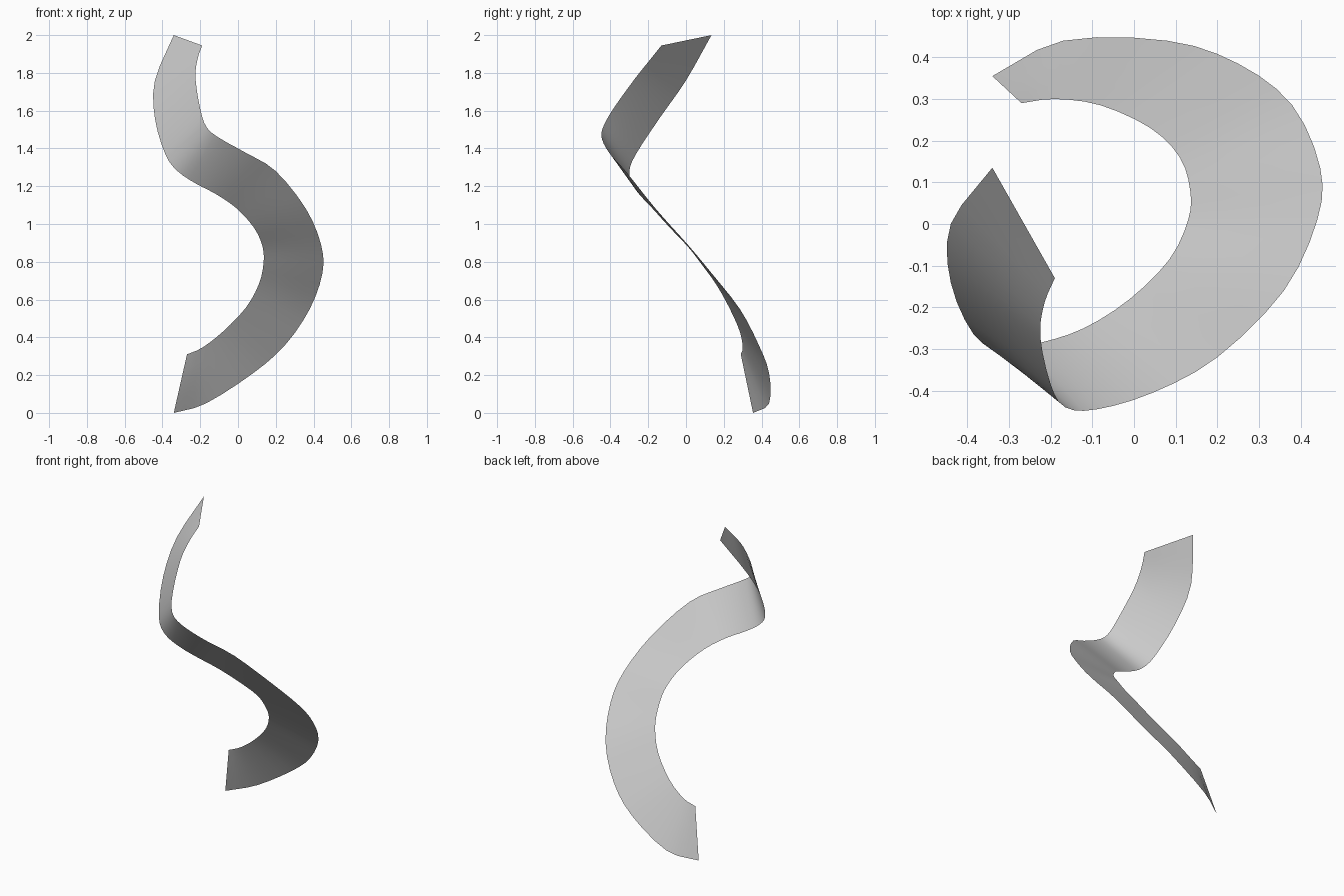
import bpy
import bmesh
from mathutils import Vector

cube = bpy.data.objects.get("Cube")
if cube:
    bpy.data.objects.remove(cube, do_unlink=True)

# Matching stations along the two edges of the ribbon
outer_edge = [
    (-.34, .355, 0), (-.17, .44, .05), (.08, .44, .21), (.25, .385, .36),
    (.38, .285, .55), (.447, .135, .74), (.44, .01, .89), (.36, -.16, 1.08),
    (.2, -.32, 1.28), (.045, -.405, 1.375), (-.09, -.445, 1.45),
    (-.165, -.44, 1.51), (-.2, -.385, 1.61), (-.225, -.27, 1.77),
    (-.215, -.19, 1.87), (-.19, -.13, 1.945)]
inner_edge = [
    (-.27, .29, .31), (-.19, .3, .345), (-.08, .285, .43), (.04, .23, .555),
    (.11, .16, .68), (.135, .08, .79), (.13, .01, .88), (.085, -.085, .98),
    (-.01, -.18, 1.085), (-.12, -.25, 1.16), (-.225, -.285, 1.215),
    (-.32, -.3, 1.28), (-.385, -.265, 1.37), (-.44, -.14, 1.56),
    (-.44, 0, 1.76), (-.34, .135, 2)]
STEPS = 3
ACROSS = 4


def smooth_path(points):
    """Catmull-Rom curve through the points."""
    p = [Vector(q) for q in points]
    p = [2 * p[0] - p[1]] + p + [2 * p[-1] - p[-2]]
    path = []
    for a, b, c, d in zip(p, p[1:], p[2:], p[3:]):
        for i in range(STEPS):
            t = i / STEPS
            path.append(b + .5 * t * (c - a + t * (2 * a - 5 * b + 4 * c - d
                        + t * (3 * (b - c) + d - a))))
    path.append(p[-2])
    return path


# Ribbon surface ruled between the edges
bm = bmesh.new()
rows = [[bm.verts.new(a.lerp(b, j / ACROSS)) for j in range(ACROSS + 1)]
        for a, b in zip(smooth_path(outer_edge), smooth_path(inner_edge))]
for r, s in zip(rows, rows[1:]):
    for j in range(ACROSS):
        bm.faces.new((r[j], s[j], s[j + 1], r[j + 1])).smooth = True
mesh = bpy.data.meshes.new("spiral_ribbon")
bm.to_mesh(mesh)
bm.free()
ribbon = bpy.data.objects.new("spiral_ribbon", mesh)
bpy.context.collection.objects.link(ribbon)

# Plain light grey
grey = bpy.data.materials.new("light_grey")
grey.use_nodes = True
colour = (.6, .6, .6, 1)
grey.diffuse_color = colour
grey.node_tree.nodes["Principled BSDF"].inputs["Base Color"].default_value = colour
mesh.materials.append(grey)
